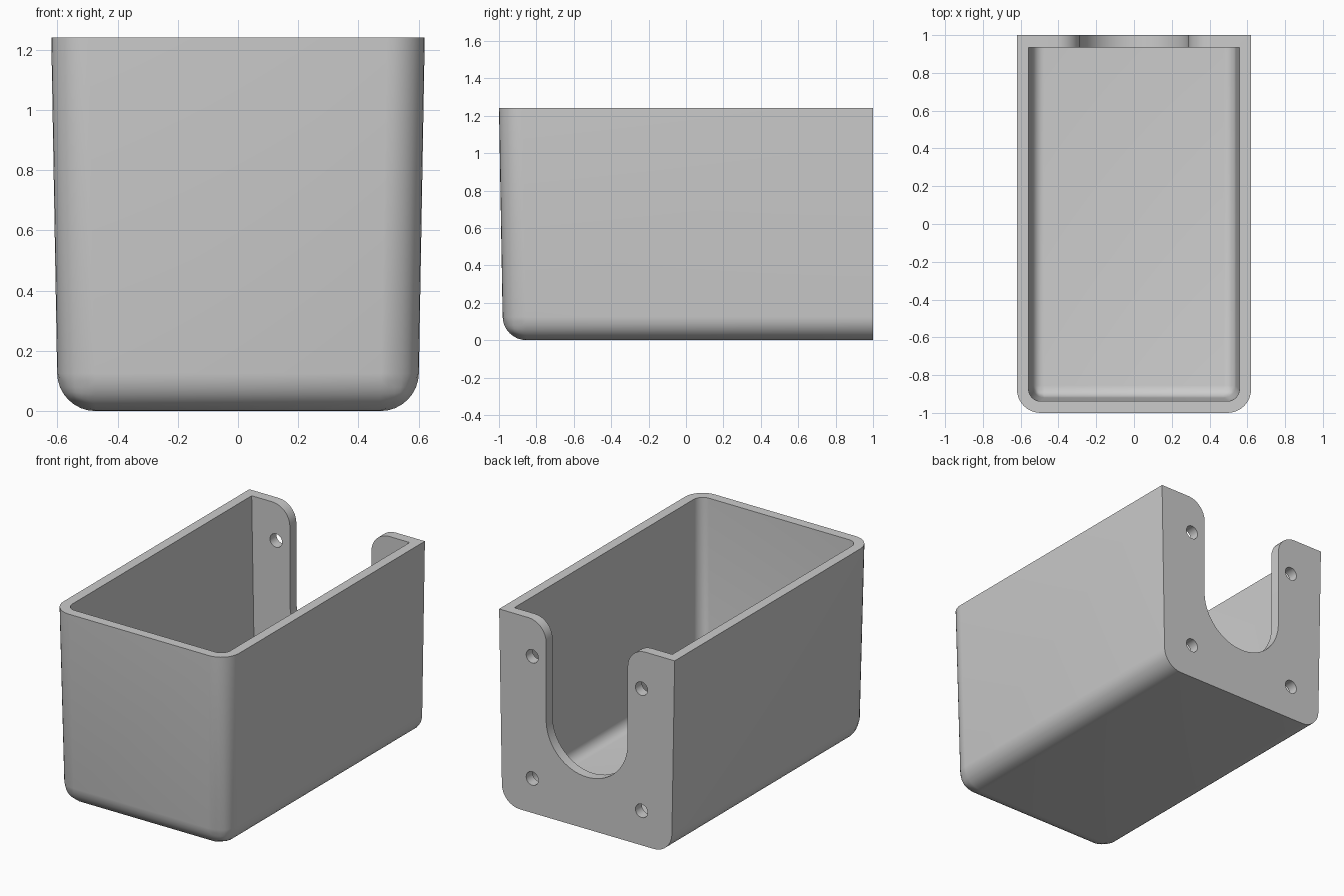
import bpy, bmesh, math

H, WALL, R, DRAFT = 1.24, 0.062, 0.125, math.tan(math.radians(1))
TOP_W = 0.62          # half width at the rim

cube = bpy.data.objects.get("Cube")
if cube:
    bpy.data.objects.remove(cube, do_unlink=True)

grey = bpy.data.materials.new("light grey")
grey.use_nodes = True
colour = (0.6, 0.6, 0.6, 1)
grey.diffuse_color = colour
grey.node_tree.nodes["Principled BSDF"].inputs["Base Color"].default_value = colour


def make_object(name, bm):
    bmesh.ops.recalc_face_normals(bm, faces=bm.faces)
    mesh = bpy.data.meshes.new(name)
    bm.to_mesh(mesh)
    bm.free()
    mesh.materials.append(grey)
    obj = bpy.data.objects.new(name, mesh)
    bpy.context.collection.objects.link(obj)
    return obj


def tapered_tub(name, inset, z0, z1, back, radius):
    """Drafted block with rounded front corners and bottom edges, flat at the back."""
    bm = bmesh.new()
    rings = []
    for z in (z0, z1):
        shrink = inset + (H - z) * DRAFT
        w, front = TOP_W - shrink, -1 + shrink
        rings.append([bm.verts.new((x, y, z)) for x, y in
                      ((-w, front), (w, front), (w, back), (-w, back))])
    low, high = rings
    bm.faces.new(low)
    bm.faces.new(high)
    for i in range(4):
        j = (i + 1) % 4
        bm.faces.new((low[i], low[j], high[j], high[i]))
    # Round the two front uprights and the front and side bottom edges
    pairs = [(low[0], high[0]), (low[1], high[1]),
             (low[0], low[1]), (low[1], low[2]), (low[3], low[0])]
    edges = [bm.edges.get(p) for p in pairs]
    bmesh.ops.bevel(bm, geom=edges, offset=radius, offset_type='OFFSET',
                    segments=8, profile=0.5, affect='EDGES')
    return make_object(name, bm)


def prism(name, outline, y0, y1):
    """Outline in x and z, extruded along y."""
    bm = bmesh.new()
    face = bm.faces.new([bm.verts.new((x, y0, z)) for x, z in outline])
    new = bmesh.ops.extrude_face_region(bm, geom=[face])["geom"]
    bmesh.ops.translate(bm, vec=(0, y1 - y0, 0),
                        verts=[v for v in new if isinstance(v, bmesh.types.BMVert)])
    return make_object(name, bm)


def arc(cx, cz, r, start, end, steps):
    angles = [math.radians(start + (end - start) * i / steps) for i in range(steps + 1)]
    return [(cx + r * math.cos(a), cz + r * math.sin(a)) for a in angles]


# Outer body and the cavity inside it
body = tapered_tub("open_box", 0, 0, H, 1, R)
cutters = [tapered_tub("cavity_cutter", WALL, WALL, H + 0.1, 1 - WALL - 0.003, R - WALL)]

# U-shaped cable slot with flared rounded top corners
slot_r, slot_z, flare = 0.288, 0.62, 0.125
mouth = slot_r + flare
outline = ([(-mouth, H + 0.1)]
           + arc(-mouth, H - flare, flare, 90, 0, 8)
           + arc(0, slot_z, slot_r, 180, 360, 32)
           + arc(mouth, H - flare, flare, 180, 90, 8)
           + [(mouth, H + 0.1)])
cutters.append(prism("slot_cutter", outline, 0.85, 1.1))

# Four screw holes in the back wall
for x in (-0.386, 0.386):
    for z in (0.22, 1.0):
        cutters.append(prism("hole_cutter", arc(x, z, 0.043, 0, 345, 23), 0.85, 1.1))

for cutter in cutters:
    cutter.hide_render = True
    mod = body.modifiers.new(cutter.name, 'BOOLEAN')
    mod.operation, mod.solver, mod.object = 'DIFFERENCE', 'EXACT', cutter

# Apply the cuts, then drop the cutters
bpy.context.view_layer.update()
result = bpy.data.meshes.new_from_object(
    body.evaluated_get(bpy.context.evaluated_depsgraph_get()))
body.modifiers.clear()
body.data = result
for cutter in cutters:
    bpy.data.objects.remove(cutter, do_unlink=True)
result.materials.clear()
result.materials.append(grey)
for poly in result.polygons:
    poly.material_index = 0

bpy.ops.object.select_all(action='DESELECT')
body.select_set(True)
bpy.context.view_layer.objects.active = body
bpy.ops.object.shade_smooth_by_angle(angle=math.radians(30))
